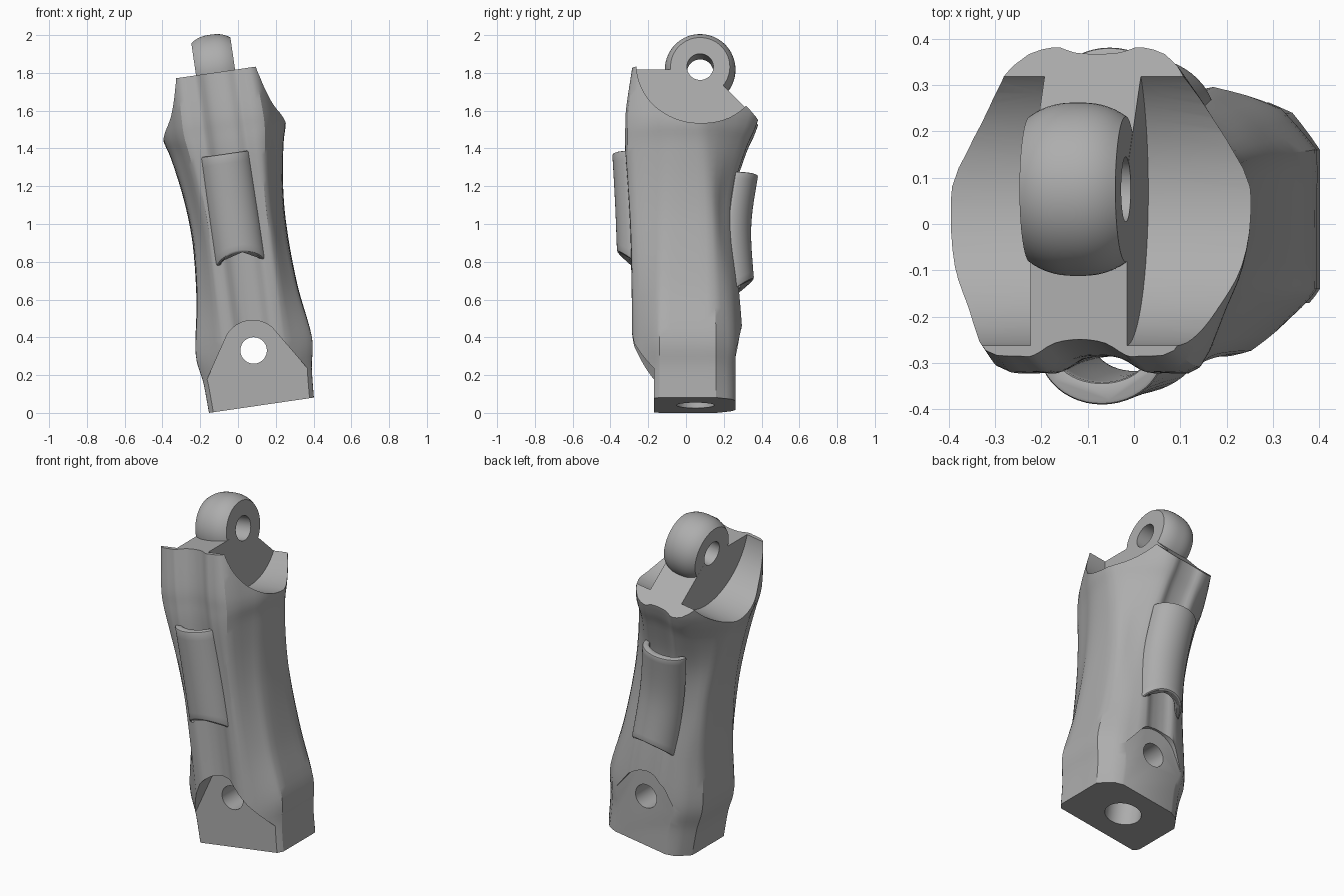
import bpy, bmesh, math
from mathutils import Matrix, Vector

cube = bpy.data.objects.get("Cube")
if cube:
    bpy.data.objects.remove(cube)

LEAN = Matrix.Translation((0.12, 0, 0.04)) @ Matrix.Rotation(math.radians(-8.3), 4, 'Y')
PIVOT = Vector((0.018, 0.075, 1.793))      # centre of the top eye
TONGUE = 0.105                             # half thickness of the top tongue

grey = bpy.data.materials.new("plain_grey")
grey.use_nodes = True
grey.diffuse_color = (0.42, 0.42, 0.42, 1)
grey.node_tree.nodes["Principled BSDF"].inputs["Base Color"].default_value = (0.42, 0.42, 0.42, 1)


def make(name, bm):
    bmesh.ops.recalc_face_normals(bm, faces=bm.faces)
    mesh = bpy.data.meshes.new(name)
    bm.to_mesh(mesh)
    bm.free()
    ob = bpy.data.objects.new(name, mesh)
    bpy.context.collection.objects.link(ob)
    mesh.materials.append(grey)
    return ob


def activate(ob):
    bpy.ops.object.select_all(action='DESELECT')
    ob.select_set(True)
    bpy.context.view_layer.objects.active = ob


def boolean(ob, other, operation='DIFFERENCE'):
    mod = ob.modifiers.new("bool", 'BOOLEAN')
    mod.operation, mod.object, mod.solver = operation, other, 'EXACT'
    activate(ob)
    bpy.ops.object.modifier_apply(modifier=mod.name)
    bpy.data.objects.remove(other)


def loft(rings):
    """Skin a list of point rings and cap both ends."""
    bm = bmesh.new()
    vs = [[bm.verts.new(p) for p in r] for r in rings]
    n = len(rings[0])
    for a, b in zip(vs, vs[1:]):
        for i in range(n):
            j = (i + 1) % n
            bm.faces.new((a[i], a[j], b[j], b[i]))
    bm.faces.new(vs[0])
    bm.faces.new(vs[-1])
    return bm


def spline(pts, steps, closed, curve=1.0):
    """Curve through tuples of any length: curve 1 is Catmull-Rom, 0 is straight lines."""
    n, out = len(pts), []

    def blend(a, b, c, d, t):
        smooth = 0.5 * (2 * b + (c - a) * t + (2 * a - 5 * b + 4 * c - d) * t ** 2
                        + (3 * b - a - 3 * c + d) * t ** 3)
        straight = b + (c - b) * t
        return straight + (smooth - straight) * curve

    for i in range(n if closed else n - 1):
        idx = [(i + d) % n if closed else min(max(i + d, 0), n - 1) for d in (-1, 0, 1, 2)]
        for s in range(steps):
            out.append(tuple(blend(*k, s / steps) for k in zip(*(pts[q] for q in idx))))
    return out if closed else out + [tuple(pts[-1])]


def cylinder(centre, radius, depth, axis):
    bm = bmesh.new()
    turn = Vector((0, 0, 1)).rotation_difference(Vector(axis)).to_matrix().to_4x4()
    bmesh.ops.create_cone(bm, cap_ends=True, segments=64, radius1=radius, radius2=radius,
                          depth=depth, matrix=Matrix.Translation(centre) @ turn)
    return make("cutter", bm)


def prism(outline, axis, lo, hi):
    """Extrude a 2D outline along x (outline is y,z) or y (outline is x,z)."""
    def place(p, t):
        return (t, p[0], p[1]) if axis == 'x' else (p[0], t, p[1])
    return make("cutter", loft([[place(p, t) for p in outline] for t in (lo, hi)]))


# Main limb: height, half width, front y, back y, front shoulder x, back shoulder x
levels = [
    (0.0, 0.28, -0.285, 0.29, 0.17, 0.22),
    (0.16, 0.289, -0.285, 0.29, 0.17, 0.22),
    (0.32, 0.31, -0.285, 0.30, 0.17, 0.23),
    (0.6, 0.27, -0.287, 0.28, 0.17, 0.20),
    (0.9, 0.252, -0.293, 0.245, 0.17, 0.18),
    (1.13, 0.264, -0.305, 0.25, 0.18, 0.17),
    (1.35, 0.298, -0.32, 0.315, 0.20, 0.17),
    (1.465, 0.327, -0.32, 0.365, 0.215, 0.18),
    (1.57, 0.325, -0.315, 0.392, 0.215, 0.18),
    (1.778, 0.30, -0.285, 0.392, 0.205, 0.18),
]


def section(level):
    z, a, yf, yb, fx, bx = level
    t = min(max((z - 0.32) / 1.1, 0), 1)      # sides go from flat and crisp to pinched and soft
    shift = 0.004 + 0.016 * min(z / 0.9, 1)
    side, front = (1 - 0.05 * t) * a, (0.89 - 0.05 * t) * a
    half = [(0.055, yf + 0.028), (0.1, yf + 0.002), (0.13, yf), (fx, yf + 0.012), (front, -0.18),
            (side, -0.14 + 0.05 * t), (a, 0.02), (side, 0.16 - 0.04 * t),
            (bx, yb - 0.05), (0.1, yb), (0.05, yb - 0.014)]
    ring = [(0, yf + 0.036)] + half + [(0, yb - 0.018)] + [(-x, y) for x, y in reversed(half)]
    return [(x + shift, y, z) for x, y in spline(ring, 3, True, min(0.15 + 1.5 * t, 1))]


limb = make("limb_body", loft([section(l) for l in spline(levels, 5, False)]))

# Round sockets either side of the central tongue
for side in (-1, 1):
    boolean(limb, cylinder((PIVOT.x + side * (TONGUE + 0.3), 0.07, PIVOT.z), 0.333, 0.6, (1, 0, 0)))

# Sloping back of the tongue
boolean(limb, prism([(0.09, 1.80), (0.59, 1.30), (0.60, 1.95), (0.09, 1.95)], 'x', -0.6, 0.6))

# Barrel-shaped eye on top, flush with the tongue
barrel = []
for i in range(17):
    t = -1 + i / 8
    r = 0.187 - 0.03 * abs(t) ** 2.6
    barrel.append([PIVOT + Vector(((TONGUE - 0.0005) * t, r * math.cos(q * math.tau / 64),
                                   r * math.sin(q * math.tau / 64))) for q in range(64)])
boolean(limb, make("eye", loft(barrel)), 'UNION')
boolean(limb, cylinder(PIVOT, 0.07, 0.6, (1, 0, 0)))

# Flat arched faces at the foot, front and back, with a pin hole through
arch = [(0.45, -0.1), (0.45, 0.0), (0.275, 0.155)]
arch += [(0.16 * math.cos(q), 0.293 + 0.16 * math.sin(q))
         for q in (math.radians(42 + 6 * k) for k in range(17))]
arch += [(-0.275, 0.155), (-0.45, 0.0), (-0.45, -0.1)]
boolean(limb, prism(arch, 'y', -0.6, -0.17))
boolean(limb, prism(arch, 'y', 0.262, 0.6))
boolean(limb, cylinder((0.005, 0, 0.293), 0.07, 1.5, (0, 1, 0)))

# Socket in the underside
boolean(limb, cylinder((0, 0.05, 0), 0.1, 0.3, (0, 0, 1)))


def sleeve(name, side, path, slant):
    """Half-round hollow cover; path holds (outer y, z) from bottom to top."""
    stations = spline(path, 4, False)
    rings = []
    for k, (y, z) in enumerate(stations):
        ring = []
        for rx, ry, order in ((0.138, 0.12, 1), (0.104, 0.072, -1)):
            for q in range(25)[::order]:
                t = math.pi * q / 24
                lift = slant * math.sin(t) * (1 - k / (len(stations) - 1)) ** 2
                ring.append((0.004 + rx * math.cos(t), side * (y - 0.12 + ry * math.sin(t)), z + lift))
        rings.append(ring)
    ob = make(name, loft(rings))
    bevel = ob.modifiers.new("soft_edges", 'BEVEL')
    bevel.width, bevel.segments, bevel.limit_method = 0.009, 2, 'ANGLE'
    bevel.angle_limit = math.radians(50)
    activate(ob)
    bpy.ops.object.modifier_apply(modifier=bevel.name)
    return ob


parts = [limb,
         sleeve("front_sleeve", -1, [(0.365, 0.73), (0.375, 1.05), (0.39, 1.345)], 0.09),
         sleeve("back_sleeve", 1, [(0.36, 0.59), (0.345, 0.85), (0.352, 1.03), (0.382, 1.23)], 0.085)]

for ob in parts:
    ob.matrix_world = LEAN
    activate(ob)
    bpy.ops.object.shade_smooth_by_angle(angle=math.radians(32))
